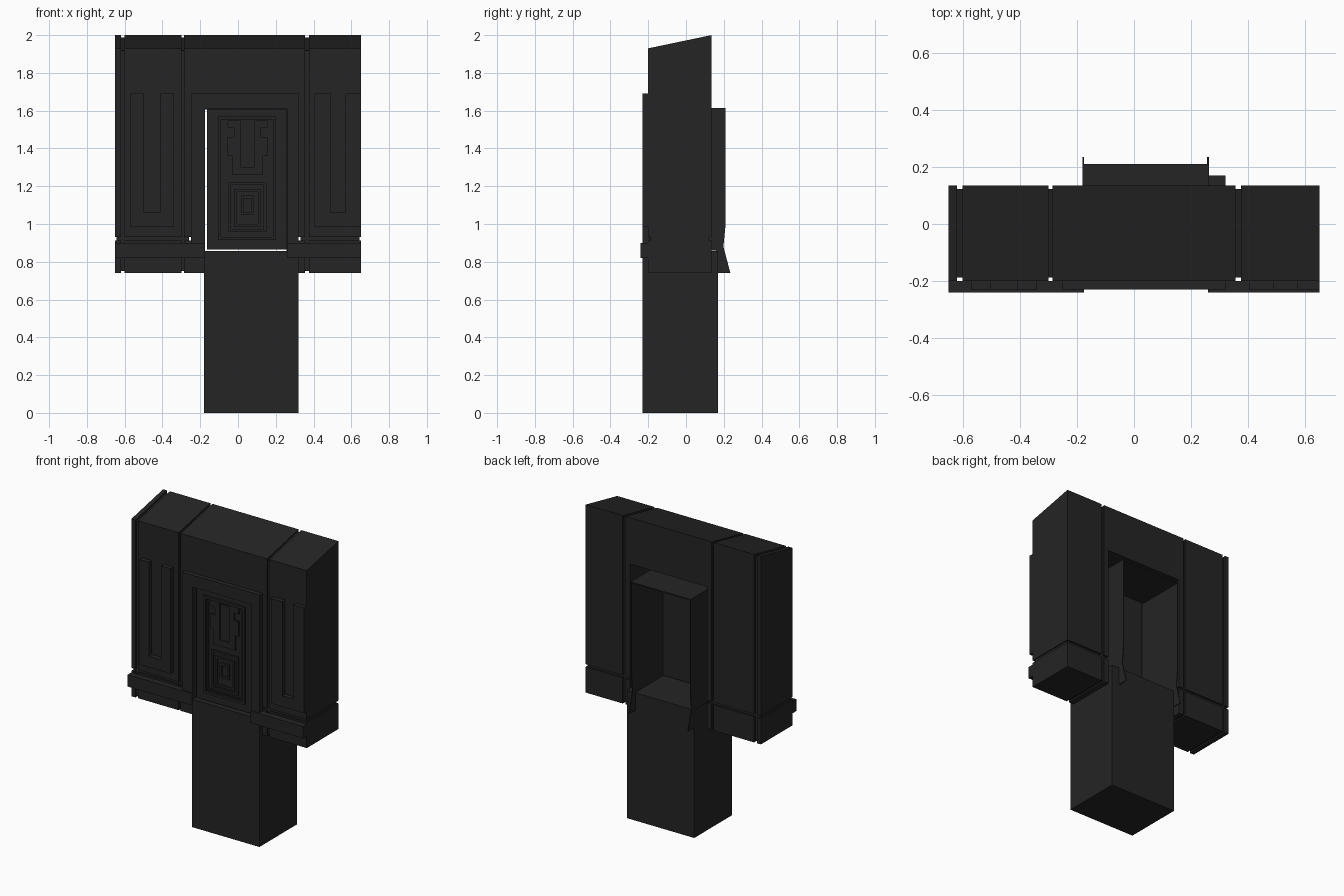
import bpy, bmesh

cube = bpy.data.objects.get("Cube")
if cube:
    bpy.data.objects.remove(cube, do_unlink=True)

stone = bpy.data.materials.new("charcoal stone")
stone.use_nodes = True
COLOR = (0.018, 0.018, 0.018, 1)
stone.diffuse_color = COLOR
stone.node_tree.nodes["Principled BSDF"].inputs["Base Color"].default_value = COLOR

FRONT, BACK = -0.20, 0.135
FACE = -0.23


def extrude(name, outline, shift):
    """Solid made by sweeping a closed 3D outline along a vector."""
    bm = bmesh.new()
    base = bm.faces.new([bm.verts.new(p) for p in outline])
    out = bmesh.ops.extrude_face_region(bm, geom=[base], use_keep_orig=True)
    moved = [g for g in out["geom"] if isinstance(g, bmesh.types.BMVert)]
    bmesh.ops.translate(bm, verts=moved, vec=shift)
    bmesh.ops.recalc_face_normals(bm, faces=bm.faces)
    mesh = bpy.data.meshes.new(name)
    bm.to_mesh(mesh)
    bm.free()
    mesh.materials.append(stone)
    obj = bpy.data.objects.new(name, mesh)
    bpy.context.scene.collection.objects.link(obj)
    return obj


def side_profile(name, x0, x1, yz):
    return extrude(name, [(x0, y, z) for y, z in yz], (x1 - x0, 0, 0))


def front_profile(name, y0, y1, xz):
    return extrude(name, [(x, y0, z) for x, z in xz], (0, y1 - y0, 0))


def box(name, x0, x1, y0, y1, z0, z1):
    return side_profile(name, x0, x1, [(y0, z0), (y1, z0), (y1, z1), (y0, z1)])


def sloped(name, x0, x1, z0, inset=0.0):
    """Wall block whose top rises toward the back."""
    f, b = FRONT + inset, BACK - inset
    side_profile(name, x0, x1, [(f, z0), (b, z0), (b, 2 - inset), (f, 1.93 - inset)])


def ring(name, x0, x1, z0, z1, t, y0, y1):
    """Rectangular border of four strips."""
    box(name + "_left", x1 - t, x1, y0, y1, z0, z1)
    box(name + "_right", x0, x0 + t, y0, y1, z0, z1)
    box(name + "_top", x0 + t, x1 - t, y0, y1, z1 - t, z1)
    box(name + "_bottom", x0 + t, x1 - t, y0, y1, z0, z0 + t)


# Recessed cores that show inside the grooves
GAP = 0.012
sloped("core_right", -0.643, -0.26, 0.75, GAP)
sloped("core_left", 0.33, 0.643, 0.75, GAP)
sloped("core_lintel", -0.26, 0.33, 1.69, GAP)

# Wall blocks and their footings, separated by grooves
columns = {"end": (-0.65, -0.62), "right": (-0.60, -0.30), "right_jamb": (-0.285, -0.25),
           "left_jamb": (0.32, 0.355), "left": (0.375, 0.65)}
for name, (x0, x1) in columns.items():
    sloped("wall_" + name, x0, x1, 0.93)
    box("footing_" + name, x0, x1, FRONT, BACK, 0.74, 0.912)
sloped("lintel", -0.25, 0.32, 1.69)

# Base trim and filler beside the pillar
for side, x0, x1 in (("right", -0.65, -0.175), ("left", 0.26, 0.65)):
    box("base_trim_" + side, x0, x1, -0.24, FRONT, 0.82, 0.90)
box("footing_filler", -0.25, -0.18, FRONT, -0.17, 0.74, 0.90)

# Raised U-shaped panels
for side, a, b, c, d in (("right", -0.57, -0.50, -0.41, -0.34),
                         ("left", 0.405, 0.49, 0.57, 0.65)):
    front_profile("panel_" + side, FACE, FRONT,
                  [(a, 0.985), (d, 0.985), (d, 1.69), (c, 1.69),
                   (c, 1.06), (b, 1.06), (b, 1.69), (a, 1.69)])

# Doorway surround
front_profile("door_surround", FACE, FRONT + 0.01,
              [(-0.25, 0.90), (-0.25, 1.69), (0.32, 1.69), (0.32, 0.90),
               (0.26, 0.90), (0.26, 1.61), (-0.175, 1.61), (-0.175, 0.90)])

# Passage behind the door, open at the back, with flared feet
cheek = [(-0.22, 1.612), (0.21, 1.612), (0.21, 1.0), (0.198, 0.88),
         (0.235, 0.74), (0.16, 0.74), (0.16, 0.86), (-0.22, 0.86)]
side_profile("passage_cheek_right", -0.181, -0.175, cheek)
side_profile("passage_cheek_left", 0.256, 0.262, cheek)
box("passage_roof", -0.181, 0.262, -0.22, 0.21, 1.607, 1.615)

# Pillar
box("pillar", -0.18, 0.32, FACE, 0.17, 0, 0.857)

# Door slab with nested relief
DOOR = -0.205
box("door", -0.165, 0.256, DOOR, -0.12, 0.864, 1.607)
ring("door_border", -0.105, 0.20, 0.915, 1.57, 0.016, DOOR - 0.014, DOOR)
ring("door_inner_border", -0.08, 0.178, 0.94, 1.548, 0.008, DOOR - 0.007, DOOR)
for i, (half, low, high) in enumerate(((0.10, 0.96, 1.22), (0.07, 0.985, 1.185),
                                       (0.035, 1.05, 1.15))):
    ring(f"door_square_{i}", 0.05 - half, 0.05 + half, low, high, 0.014, DOOR - 0.01, DOOR)

# Stepped upper relief, one half on each side of the door centre
steps = [(0.035, 1.55), (0.105, 1.55), (0.105, 1.51), (0.07, 1.51), (0.07, 1.46),
         (0.105, 1.46), (0.105, 1.36), (0.08, 1.36), (0.08, 1.26), (0.0, 1.26),
         (0.0, 1.30), (0.035, 1.30)]
for side, s in (("left", 1), ("right", -1)):
    front_profile("door_step_" + side, DOOR - 0.01, DOOR, [(0.05 + s * x, z) for x, z in steps])
